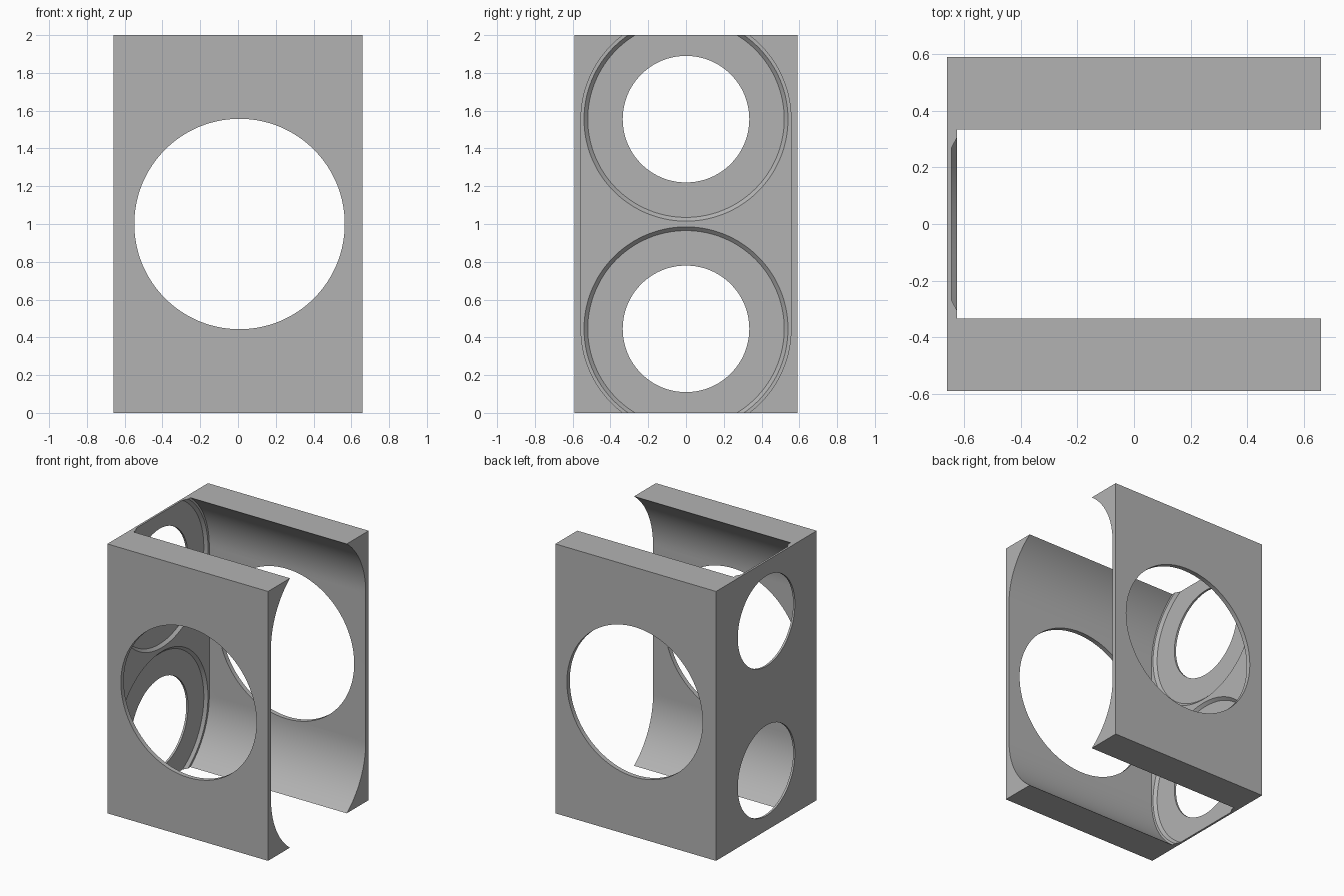
import bpy, math

cube = bpy.data.objects.get("Cube")
if cube:
    bpy.data.objects.remove(cube, do_unlink=True)

HALF_X, HALF_Y, HEIGHT = 0.66, 0.59, 2.0
R = 0.556                          # cavity end radius
CENTRES = (0.445, 1.555)           # heights of the two bores
PLATE_IN, FLOOR = -0.625, -0.645   # end plate inner face, recess floor

grey = bpy.data.materials.new("plain_grey")
grey.use_nodes = True
colour = (0.45, 0.45, 0.45, 1)
grey.diffuse_color = colour
grey.node_tree.nodes["Principled BSDF"].inputs["Base Color"].default_value = colour


def rod(name, loc, r1, r2, depth, axis):
    """Cylinder or cone lying along x or y, r1 at the low end for x."""
    rot = (0, math.pi / 2, 0) if axis == "x" else (math.pi / 2, 0, 0)
    bpy.ops.mesh.primitive_cone_add(vertices=128, radius1=r1, radius2=r2,
                                    depth=depth, location=loc, rotation=rot)
    bpy.context.object.name = name
    return bpy.context.object


def slot(name, x0, x1):
    """Stadium-shaped prism along x."""
    n = 64
    prof = []
    for zc, start in ((CENTRES[1], 0), (CENTRES[0], math.pi)):
        for i in range(n + 1):
            a = start + math.pi * i / n
            prof.append((R * math.cos(a), zc + R * math.sin(a)))
    m = len(prof)
    verts = [(x, y, z) for x in (x0, x1) for y, z in prof]
    faces = [tuple(reversed(range(m))), tuple(range(m, 2 * m))]
    faces += [(i, (i + 1) % m, m + (i + 1) % m, m + i) for i in range(m)]
    mesh = bpy.data.meshes.new(name)
    mesh.from_pydata(verts, [], faces)
    ob = bpy.data.objects.new(name, mesh)
    bpy.context.collection.objects.link(ob)
    return ob


# Outer block
bpy.ops.mesh.primitive_cube_add(size=1, location=(0, 0, HEIGHT / 2))
housing = bpy.context.object
housing.name = "housing"
housing.scale = (2 * HALF_X, 2 * HALF_Y, HEIGHT)
bpy.ops.object.transform_apply(location=True, rotation=False, scale=True)
housing.data.materials.append(grey)

# Long cavity open at the left side, and the large window through both walls
cutters = [slot("cavity_cutter", PLATE_IN, HALF_X + 0.2),
           rod("window_cutter", (0.008, 0, 1.0), 0.557, 0.557, 2, "y")]

# Tapered recesses and round holes in the end plate
for z in CENTRES:
    depth = 0.03
    cutters.append(rod("recess_cutter", (FLOOR + depth / 2, 0, z),
                       0.52, 0.55, depth, "x"))
    cutters.append(rod("hole_cutter", (FLOOR, 0, z), 0.335, 0.335, 0.2, "x"))

for c in cutters:
    c.hide_render = True
    c.data.materials.append(grey)
    bpy.context.view_layer.objects.active = housing
    mod = housing.modifiers.new("cut", "BOOLEAN")
    mod.operation = "DIFFERENCE"
    mod.solver = "EXACT"
    mod.object = c
    bpy.ops.object.modifier_apply(modifier=mod.name)
    bpy.data.objects.remove(c, do_unlink=True)

# Smooth the bores, keep the edges crisp
bpy.ops.object.select_all(action="DESELECT")
housing.select_set(True)
bpy.context.view_layer.objects.active = housing
bpy.ops.object.shade_smooth_by_angle(angle=math.radians(25))
